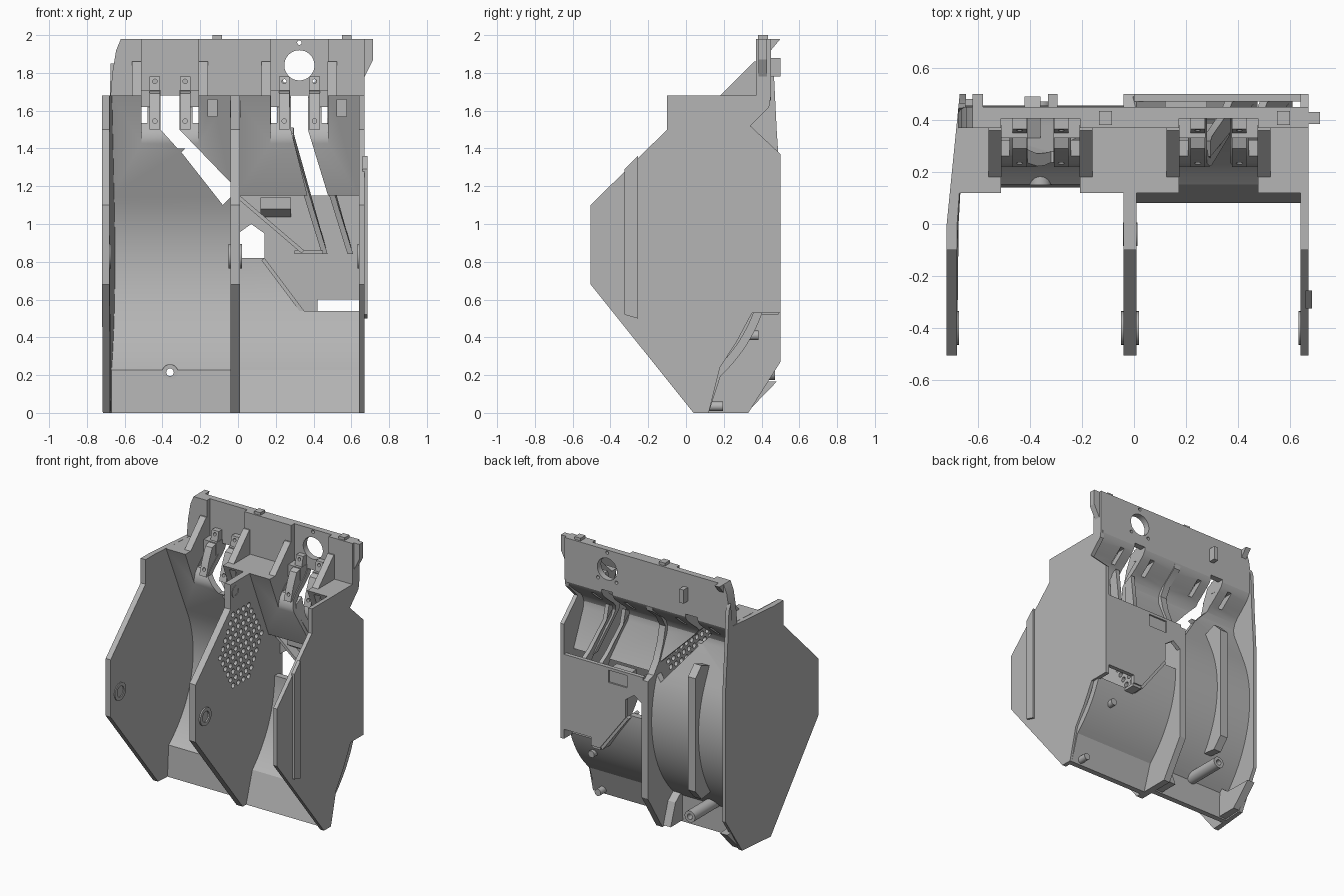
import bpy, bmesh, math
from mathutils import Matrix, Vector

if "Cube" in bpy.data.objects:
    bpy.data.objects.remove(bpy.data.objects["Cube"])

grey = bpy.data.materials.new("light grey plastic")
grey.use_nodes = True
grey.diffuse_color = (0.46, 0.46, 0.46, 1)
grey.node_tree.nodes["Principled BSDF"].inputs["Base Color"].default_value = (0.46, 0.46, 0.46, 1)
parts = []


def finish(name, bm):
    bmesh.ops.recalc_face_normals(bm, faces=bm.faces)
    me = bpy.data.meshes.new(name)
    bm.to_mesh(me)
    bm.free()
    me.materials.append(grey)
    ob = bpy.data.objects.new(name, me)
    bpy.context.collection.objects.link(ob)
    parts.append(ob)
    return ob


def prism(name, pts, axis, a, b, move=None):
    """Extrude an outline: axis x takes (y, z) points, axis y takes (x, z)."""
    bm = bmesh.new()
    place = (lambda p: (a, p[0], p[1])) if axis == "x" else (lambda p: (p[0], a, p[1]))
    face = bm.faces.new([bm.verts.new(place(p)) for p in pts])
    out = bmesh.ops.extrude_face_region(bm, geom=[face])
    step = Vector((b - a, 0, 0)) if axis == "x" else Vector((0, b - a, 0))
    for v in out["geom"]:
        if isinstance(v, bmesh.types.BMVert):
            v.co += step
    if move:
        for v in bm.verts:
            v.co.x += move(v.co)
    return finish(name, bm)


def box(name, x0, x1, y0, y1, z0, z1):
    return prism(name, [(x0, z0), (x1, z0), (x1, z1), (x0, z1)], "y", y0, y1)


def rods(name, axis, radius, length, centres, sides=24):
    bm = bmesh.new()
    turn = Matrix.Rotation(math.pi / 2, 4, "Y" if axis == "x" else "X")
    for c in centres:
        bmesh.ops.create_cone(bm, cap_ends=True, segments=sides, radius1=radius, radius2=radius,
                              depth=length, matrix=Matrix.Translation(c) @ turn)
    return finish(name, bm)


def cut(ob, *cutters):
    for c in cutters:
        mod = ob.modifiers.new("cut", "BOOLEAN")
        mod.operation, mod.solver, mod.object = "DIFFERENCE", "EXACT", c
        bpy.context.view_layer.update()
        me = bpy.data.meshes.new_from_object(ob.evaluated_get(bpy.context.evaluated_depsgraph_get()))
        ob.modifiers.clear()
        ob.data = me
        parts.remove(c)
        bpy.data.objects.remove(c)


def arc(r, a0, a1, n=24):
    angles = [math.radians(a0 + (a1 - a0) * i / n) for i in range(n + 1)]
    return [(-0.4 + r * math.cos(t), 0.82 + r * math.sin(t)) for t in angles]


# Curved drum wall of each bay, with the top deck and rolled back sheet in one profile
back_sheet = [(0.45, 1.7), (0.45, 1.66), (0.435, 1.63), (0.41, 1.605), (0.35, 1.555), (0.31, 1.525),
              (0.285, 1.495), (0.27, 1.455), (0.275, 1.41)]


def bay_wall(name, lip, x0, x1):
    return prism(name, [(lip, 0)] + arc(0.81, -47, 24) + [(0.12, 1.68), (0.37, 1.68), (0.37, 1.7)] + back_sheet
                 + arc(0.855, 24, -47) + [(lip + 0.04, 0)], "x", x0, x1)


right_wall = bay_wall("right_curved_wall", 0.14, -0.67, -0.015)
left_wall = bay_wall("left_curved_wall", 0.08, -0.015, 0.655)

# Upper flange with a rounded left end
flange = prism("upper_flange", [(-0.675, 1.68), (0.67, 1.68), (0.67, 1.98), (-0.62, 1.98),
                                (-0.645, 1.92), (-0.665, 1.8)], "y", 0.37, 0.45)
cut(flange, rods("hole", "y", 0.08, 0.4, [(0.325, 0.42, 1.84)], 32))
cut(flange, rods("hole", "y", 0.012, 0.4, [(0.325, 0.42, 1.96), (0.25, 0.42, 1.76), (0.4, 0.42, 1.76)], 12))

# Pockets, their brackets and gussets, one set per bay
pocket = [(-0.1, 1.41), (0.227, 1.41), (0.222, 1.455), (0.235, 1.5), (0.265, 1.54), (0.31, 1.58),
          (0.37, 1.625), (0.405, 1.67), (0.405, 1.75), (-0.1, 1.75)]
lug = [(0.42, 1.78), (0.365, 1.78), (0.35, 1.71), (0.29, 1.69), (0.25, 1.6), (0.22, 1.5),
       (0.25, 1.5), (0.28, 1.55), (0.34, 1.6), (0.42, 1.66)]
gusset = [(0.18, 1.56), (0.18, 1.68), (0.36, 1.86), (0.38, 1.86), (0.38, 1.65), (0.24, 1.53)]
for side, cx, wall_ob in (("right", -0.36, right_wall), ("left", 0.325, left_wall)):
    cut(wall_ob, prism("pocket", pocket, "x", cx - 0.152, cx + 0.152))
    cut(flange, box("panel_recess", cx - 0.152, cx + 0.152, 0.3, 0.405, 1.6, 2.1))
    for s in (-1, 1):
        def span(p, q):
            return sorted((cx + s * p, cx + s * q))
        x0, x1 = span(0.118, 0.15)
        cut(wall_ob, box("vent", x0, x1, 0.2, 0.6, 1.535, 1.62))
        x0, x1 = span(0.052, 0.108)
        bracket = prism(side + "_pocket_bracket", lug, "x", x0, x1)
        cut(bracket, rods("screw", "y", 0.012, 0.5, [((x0 + x1) / 2, 0.3, z) for z in (1.545, 1.755)], 12))
        x0, x1 = span(0.05, 0.155)
        box(side + "_bracket_arm", x0, x1, 0.33, 0.415, 1.62, 1.71)
        x0, x1 = span(0.15, 0.2)
        prism(side + "_gusset", gusset, "x", x0, x1)
    cut(wall_ob, box("recess", cx + 0.2, cx + 0.25, 0, 0.2, 1.57, 1.66))

# Feed slots through the wall
cut(right_wall, prism("slot", [(-0.41, 1.7), (-0.31, 1.7), (-0.31, 1.5), (-0.04, 1.22), (-0.04, 1.14),
                               (-0.08, 1.1), (-0.3, 1.38), (-0.28, 1.4), (-0.32, 1.4), (-0.41, 1.5)],
                      "y", 0, 0.7))
cut(left_wall, prism("slot", [(0.28, 1.7), (0.37, 1.7), (0.37, 1.5), (0.48, 1.14), (0.37, 1.14),
                              (0.28, 1.5)], "y", 0, 0.7))

# Lower opening in the left bay, with the box behind it
opening = [(0.005, 1.15), (0.64, 1.15), (0.64, 0.54), (0.35, 0.54), (0.14, 0.82), (0.005, 0.82)]
cut(left_wall, prism("opening", opening, "y", 0, 0.7))
plate = prism("box_back_plate", [(0, 1.15), (0.65, 1.15), (0.65, 0.6), (0.42, 0.6), (0.42, 0.54),
                                 (0.35, 0.54), (0.14, 0.82), (0.14, 0.95), (0.07, 1), (0, 0.95)], "y", 0.47, 0.5)
cut(plate, box("window", 0.13, 0.28, 0.488, 0.6, 1.04, 1.13))
prism("window_pocket", [(0.48, 1.14), (0.4, 1.14), (0.4, 1.08), (0.48, 1.03)], "x", 0.12, 0.28)


def wall(name, p, q, y0, y1, t=0.02):
    d = Vector((q[0] - p[0], q[1] - p[1])).normalized() * t
    n = (d.y, -d.x)
    prism(name, [p, q, (q[0] + n[0], q[1] + n[1]), (p[0] + n[0], p[1] + n[1])], "y", y0, y1)


wall("box_slanted_floor", (0.14, 0.82), (0.35, 0.54), 0.36, 0.49)
wall("box_floor", (0.35, 0.54), (0.42, 0.54), 0.36, 0.49)
wall("box_inner_rail", (0.01, 1.15), (0.35, 0.86), 0.4, 0.49)
wall("box_lower_rail", (0.3, 0.86), (0.45, 0.86), 0.41, 0.49)

# Leaning chute guides behind the slot
guide = [(0.25, 1.43), (0.26, 1.48), (0.32, 1.51), (0.34, 1.4), (0.43, 1.2), (0.48, 1.14),
         (0.48, 0.84), (0.43, 0.84), (0.37, 1.15)]
for name, x in (("chute_guide_inner", 0.265), ("chute_guide_outer", 0.4)):
    prism(name, guide, "x", x, x + 0.03, lambda co: max(1.42 - co.z, 0) * 0.31)

# Three upright side panels, the right one tapering towards the back
front_edge = [(0.04, 0), (-0.505, 0.68), (-0.505, 1.1), (-0.1, 1.5), (-0.1, 1.68)]
full_back = [(0.5, 0.27), (0.33, 0)]
prism("right_panel", front_edge + [(0, 1.68), (0.43, 1.68), (0.445, 1.85), (0.465, 1.8), (0.48, 1.5), (0.5, 1.2)]
      + full_back + [(0.1, 0)], "x", -0.72, -0.68,
      lambda co: (0.1 if co.x < -0.7 else 0.07) * max(co.y, 0))
middle_panel = prism("middle_panel", front_edge + [(0.45, 1.68), (0.44, 1.62), (0.34, 1.54), (0.295, 1.46),
                                                   (0.32, 1.35), (0.37, 1.23), (0.43, 1.15), (0.5, 1.13)]
                     + full_back, "x", -0.04, 0.01)
prism("left_panel", front_edge + [(0.45, 1.68), (0.44, 1.62), (0.34, 1.52), (0.5, 1.37), (0.5, 0.53),
                                  (0.35, 0.53), (0.27, 0.38), (0.18, 0.24), (0.12, 0)], "x", 0.64, 0.67)
holes = []
for row in range(-5, 6):
    for col in range(-4, 5):
        y, dz = 0.06 * (col + 0.5 * (row % 2)), 0.052 * row
        if abs(y) + 0.55 * abs(dz) < 0.25:
            holes.append((-0.015, y + 0.02, 1.19 + dz))
cut(middle_panel, rods("perforation", "x", 0.019, 0.2, holes, 12))

# Pivot bosses and upper rings on the panels
for name, x in (("right", -0.69), ("middle", -0.015), ("left", 0.65)):
    w = 0.07 if name == "middle" else 0.035
    for kind, r, y, z, inset in (("_pivot_boss", 0.065, -0.4, 0.83, 0), ("_upper_ring", 0.045, -0.04, 1.61, 0.014)):
        ring = rods(name + kind, "x", r, w - inset, [(x, y, z)])
        cut(ring, rods("bore", "x", r * 0.6, 0.2, [(x, y, z)]))

# Feet beside the panels and studs under the left bay
prism("right_foot", [(0.16, 0.2), (0.2, 0.22), (0.265, 0.17), (0.48, 0.165), (0.33, 0.01), (0.18, 0.01)],
      "x", -0.67, -0.61)
prism("middle_foot", [(0.16, 0.2), (0.2, 0.22), (0.265, 0.17), (0.32, 0.01), (0.18, 0.01)], "x", -0.1, -0.03)
rods("lower_stud", "y", 0.025, 0.09, [(0.58, 0.15, 0.035)], 16)
rods("upper_stud", "y", 0.025, 0.06, [(0.5, 0.355, 0.41)], 16)

# Outer strip and hook on the left panel, wedge and block on the flange
prism("outer_strip", [(-0.325, 0.52), (-0.255, 0.5), (-0.255, 1.36), (-0.325, 1.29)], "x", 0.66, 0.685)
prism("side_hook", [(0.66, 1.78), (0.67, 1.78), (0.715, 1.87), (0.715, 1.98), (0.66, 1.98)], "y", 0.385, 0.43)
prism("corner_wedge", [(0.44, 1.98), (0.5, 1.98), (0.45, 1.92), (0.44, 1.92)], "x", -0.62, -0.58)
box("back_block", -0.33, -0.295, 0.44, 0.5, 1.78, 1.88)

# Top locating tabs
for x in (-0.11, 0.575):
    box("top_tab", x - 0.025, x + 0.025, 0.38, 0.435, 1.97, 2)

# Back fin and screw tube behind the right bay
prism("back_fin", arc(0.83, -34, 33) + [(0.42, 1.32), (0.49, 1.25), (0.49, 0.42), (0.42, 0.34)], "x", -0.42, -0.36)
tube = rods("screw_tube", "y", 0.042, 0.32, [(-0.36, 0.31, 0.215)])
for ob in (tube, right_wall):
    cut(ob, rods("bore", "y", 0.02, 0.8, [(-0.36, 0.29, 0.215)]))

# Smooth shading with sharp edges kept
bpy.ops.object.select_all(action="DESELECT")
for ob in parts:
    ob.select_set(True)
bpy.context.view_layer.objects.active = left_wall
bpy.ops.object.shade_smooth_by_angle(angle=math.radians(24))
